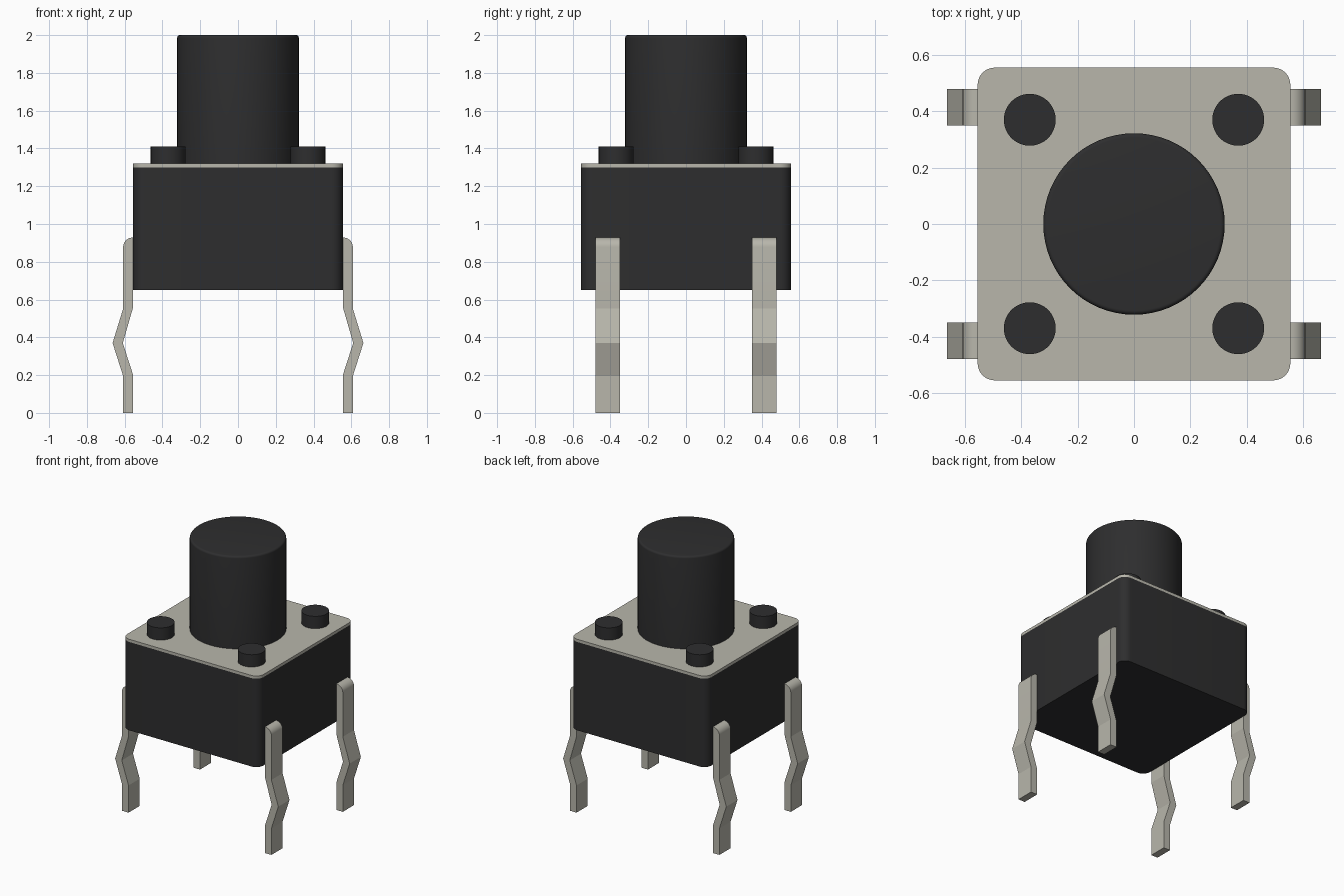
import bpy, bmesh, math
from mathutils import Matrix, Vector

cube = bpy.data.objects.get("Cube")
if cube:
    bpy.data.objects.remove(cube, do_unlink=True)


def material(name, color, metallic=0.0):
    mat = bpy.data.materials.new(name)
    mat.use_nodes = True
    mat.diffuse_color = color
    mat.node_tree.nodes["Principled BSDF"].inputs["Base Color"].default_value = color
    return mat


black = material("black plastic", (0.027, 0.027, 0.028, 1))
metal = material("warm grey metal", (0.48, 0.47, 0.41, 1))


def arc(cx, cy, r, start, steps=8):
    """Quarter circle, counter-clockwise from the start angle in degrees."""
    angles = [math.radians(start + 90 * i / steps) for i in range(steps + 1)]
    return [(cx + r * math.cos(a), cy + r * math.sin(a)) for a in angles]


def extrude(name, outline, low, high, mat, place=None, smooth=20):
    """Prism from a 2D outline; place maps (u, v, depth) to model space."""
    place = place or (lambda u, v, d: (u, v, d))
    bm = bmesh.new()
    face = bm.faces.new([bm.verts.new(place(u, v, low)) for u, v in outline])
    new = bmesh.ops.extrude_face_region(bm, geom=[face])["geom"]
    shift = Vector(place(0, 0, high)) - Vector(place(0, 0, low))
    bmesh.ops.translate(bm, vec=shift, verts=[g for g in new if isinstance(g, bmesh.types.BMVert)])
    return finish(name, bm, mat, smooth)


def finish(name, bm, mat, smooth):
    bmesh.ops.recalc_face_normals(bm, faces=bm.faces)
    mesh = bpy.data.meshes.new(name)
    bm.to_mesh(mesh)
    bm.free()
    obj = bpy.data.objects.new(name, mesh)
    bpy.context.collection.objects.link(obj)
    mesh.materials.append(mat)
    bpy.ops.object.select_all(action="DESELECT")
    obj.select_set(True)
    bpy.context.view_layer.objects.active = obj
    bpy.ops.object.shade_smooth_by_angle(angle=math.radians(smooth))
    return obj


def cylinder(name, x, y, low, high, r, rim=0.0):
    bm = bmesh.new()
    bmesh.ops.create_cone(bm, cap_ends=True, segments=64, radius1=r, radius2=r, depth=high - low,
                          matrix=Matrix.Translation((x, y, (low + high) / 2)))
    if rim:
        edges = [e for e in bm.edges if all(v.co.z > high - 0.001 for v in e.verts)]
        bmesh.ops.bevel(bm, geom=edges, offset=rim, segments=5, profile=0.5, affect="EDGES")
    return finish(name, bm, black, 25)


# Housing and cover plate share a rounded square outline
HALF, CORNER = 0.555, 0.06
inset = HALF - CORNER
square = [p for i, (sx, sy) in enumerate([(1, 1), (-1, 1), (-1, -1), (1, -1)])
          for p in arc(sx * inset, sy * inset, CORNER, 90 * i)]
extrude("housing", square, 0.65, 1.30, black)
extrude("cover_plate", square, 1.30, 1.32, metal)

# Push button
cylinder("push_button", 0, 0, 1.31, 2.0, 0.322, rim=0.015)

# Kinked leg outline in x and z, rounded at the outer top
leg = [(0.555, 0), (0.608, 0), (0.608, 0.195), (0.664, 0.37), (0.608, 0.552)]
leg += arc(0.558, 0.878, 0.05, 0)
leg += [(0.555, 0.928), (0.555, 0.56), (0.61, 0.37), (0.555, 0.20)]

# Four corner pegs and four legs
for sx, side in ((1, "left"), (-1, "right")):
    for sy, end in ((-1, "front"), (1, "back")):
        cylinder(f"peg_{end}_{side}", sx * 0.37, sy * 0.37, 1.31, 1.41, 0.092)
        extrude(f"leg_{end}_{side}", leg, sy * 0.35, sy * 0.48, metal,
                place=lambda u, v, d: (sx * u, d, v), smooth=13)
